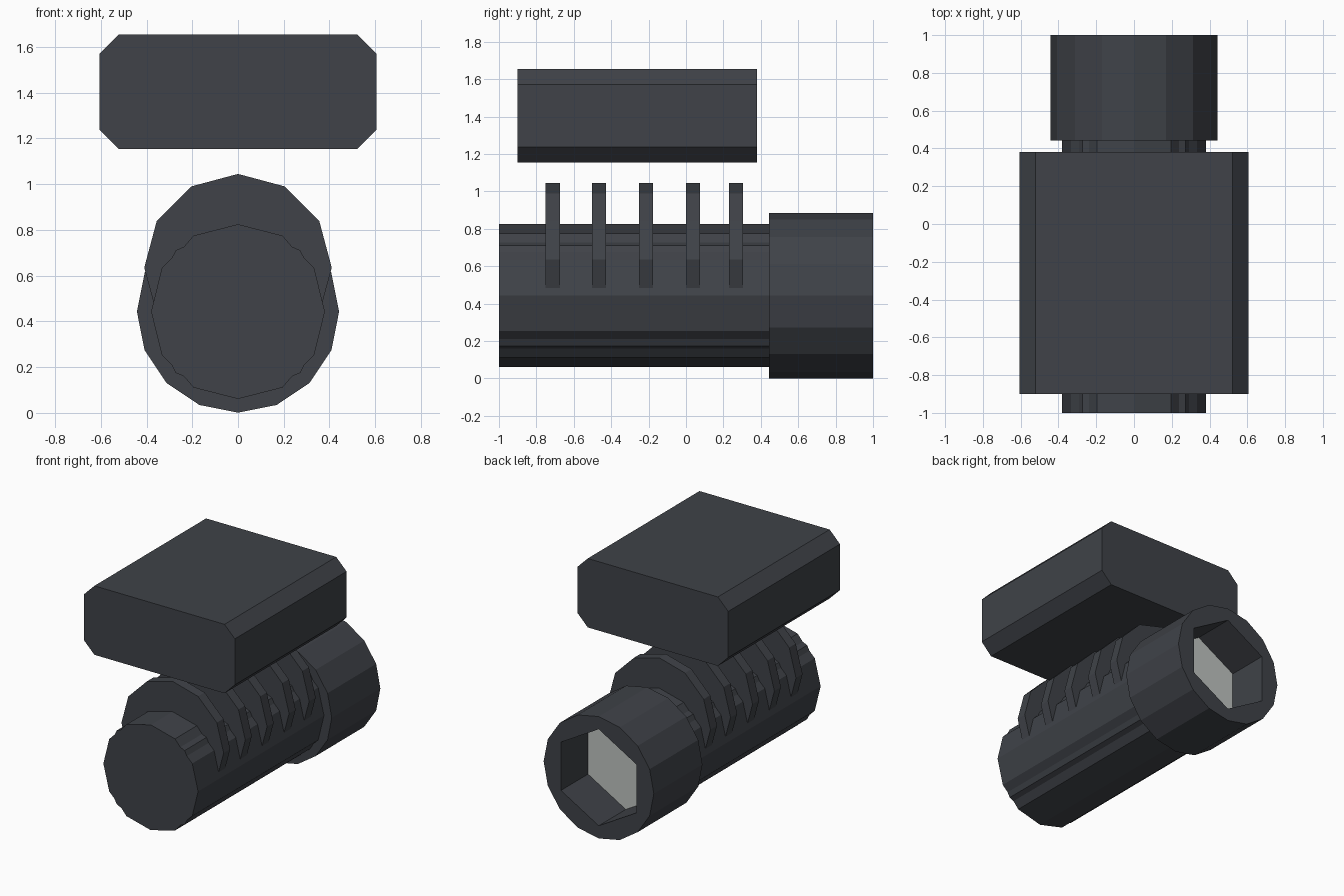
import bpy, bmesh, math

if "Cube" in bpy.data.objects:
    bpy.data.objects.remove(bpy.data.objects["Cube"])

CZ = 0.443  # height of the barrel axis


def material(name, rgb):
    m = bpy.data.materials.new(name)
    m.diffuse_color = (*rgb, 1)
    m.use_nodes = True
    m.node_tree.nodes["Principled BSDF"].inputs["Base Color"].default_value = m.diffuse_color
    return m


dark = material("dark_grey", (0.05, 0.055, 0.065))
pale = material("pale_grey", (0.52, 0.55, 0.53))


def ngon(n, r, cz, start=90):
    angles = [math.radians(start + 360 * i / n) for i in range(n)]
    return [(r * math.cos(a), cz + r * math.sin(a)) for a in angles]


def loop(bm, pts, y):
    return [bm.verts.new((x, y, z)) for x, z in pts]


def walls(bm, a, b):
    for i in range(len(a)):
        j = (i + 1) % len(a)
        bm.faces.new((a[i], a[j], b[j], b[i]))


def finish(bm, name, mats):
    bmesh.ops.recalc_face_normals(bm, faces=bm.faces)
    me = bpy.data.meshes.new(name)
    bm.to_mesh(me)
    bm.free()
    for m in mats:
        me.materials.append(m)
    ob = bpy.data.objects.new(name, me)
    bpy.context.collection.objects.link(ob)
    return ob


def prism(name, pts, y0, y1):
    """Extrude an x-z profile along y."""
    bm = bmesh.new()
    a, b = loop(bm, pts, y0), loop(bm, pts, y1)
    walls(bm, a, b)
    bm.faces.new(a)
    bm.faces.new(b)
    return finish(bm, name, [dark])


# Barrel: twelve-sided with a small notch on each diagonal, mirrored by quadrant
quarter = [(0.38, 0), (0.333, 0.19), (0.29, 0.233), (0.272, 0.268),
           (0.237, 0.283), (0.195, 0.332), (0, 0.382)]
half = quarter + [(-x, z) for x, z in quarter[-2::-1]]
barrel = half + [(x, -z) for x, z in half[-2:0:-1]]
prism("barrel", [(x, CZ + z) for x, z in barrel], -1.0, 0.45)

# Cooling rings
for i, y in enumerate((-0.75, -0.502, -0.252, 0.0, 0.23)):
    prism(f"ring_{i + 1}", ngon(12, 0.41, 0.635), y, y + 0.075)

# Floating top block with chamfered long edges
w, c, z0, z1 = 0.605, 0.083, 1.155, 1.655
prism("top_block", [(w, z0 + c), (w, z1 - c), (w - c, z1), (c - w, z1),
                    (-w, z1 - c), (-w, z0 + c), (c - w, z0), (w - c, z0)],
      -0.9, 0.38)

# Muzzle: sixteen-sided sleeve with a six-sided recess ending in a pale lens
bm = bmesh.new()
front = loop(bm, ngon(16, 0.442, CZ), 0.443)
rim = loop(bm, ngon(16, 0.442, CZ), 1.0)
hole = loop(bm, ngon(6, 0.35, CZ), 1.0)
base = loop(bm, ngon(6, 0.35, CZ), 0.69)
walls(bm, front, rim)
walls(bm, hole, base)
bm.faces.new(front)
bm.faces.new(base).material_index = 1
edges = [bm.edges.get((l[i - 1], l[i])) for l in (rim, hole) for i in range(len(l))]
bmesh.ops.bridge_loops(bm, edges=edges)
for f in bm.faces:
    lens = all(abs(v.co.y - 0.69) < 1e-4 for v in f.verts)
    f.material_index = 1 if lens else 0
finish(bm, "muzzle", [dark, pale])
